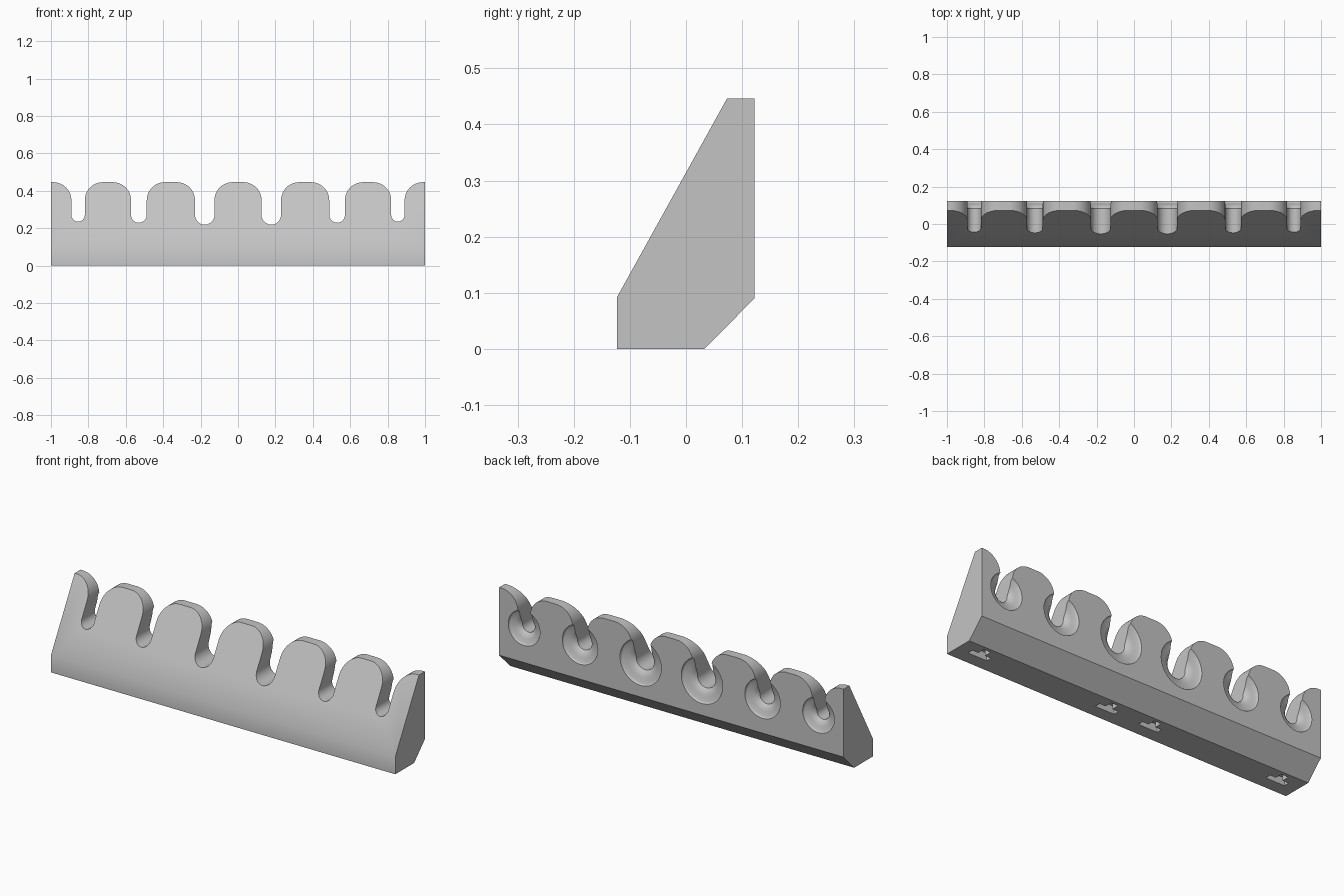
import bpy, bmesh
from math import sin, cos, pi

cube = bpy.data.objects.get("Cube")
if cube:
    bpy.data.objects.remove(cube)

grey = bpy.data.materials.new("light grey")
grey.use_nodes = True
colour = (0.55, 0.55, 0.55, 1)
grey.diffuse_color = colour
grey.node_tree.nodes["Principled BSDF"].inputs["Base Color"].default_value = colour


def make_object(name, bm):
    bmesh.ops.recalc_face_normals(bm, faces=bm.faces)
    mesh = bpy.data.meshes.new(name)
    bm.to_mesh(mesh)
    bm.free()
    mesh.materials.append(grey)
    obj = bpy.data.objects.new(name, mesh)
    bpy.context.collection.objects.link(obj)
    return obj


def prism(bm, points, direction):
    face = bm.faces.new([bm.verts.new(p) for p in points])
    new = bmesh.ops.extrude_face_region(bm, geom=[face])["geom"]
    verts = [v for v in new if isinstance(v, bmesh.types.BMVert)]
    bmesh.ops.translate(bm, verts=verts, vec=direction)


def arc(cx, cz, r, start, end, steps=16):
    angles = [start + (end - start) * i / steps for i in range(steps + 1)]
    return [(cx + r * cos(a), cz + r * sin(a)) for a in angles]


TOP, BACK, SLOT_Z, FLARE = 0.446, 0.122, 0.271, 0.097

# Rack body: side profile drawn along the length
side = [(-0.123, 0), (0.033, 0), (BACK, 0.09), (BACK, TOP), (0.073, TOP), (-0.123, 0.092)]
bm = bmesh.new()
prism(bm, [(-1, y, z) for y, z in side], (2, 0, 0))
rack = make_object("rack_body", bm)
cutters = []


# Slot: round floor, straight walls, flared mouth that rounds the teeth
def add_slot(x, r):
    low = arc(x, SLOT_Z, r, pi, 2 * pi)
    right = arc(x + r + FLARE, TOP - FLARE, FLARE, pi, pi / 2)
    left = arc(x - r - FLARE, TOP - FLARE, FLARE, pi / 2, 0)
    lid = [(right[-1][0], TOP + 0.1), (left[0][0], TOP + 0.1)]
    bm = bmesh.new()
    prism(bm, [(px, -0.3, pz) for px, pz in low + right + lid + left], (0, 0.6, 0))
    cutters.append(make_object("slot_cutter", bm))


# Dished seat around each slot on the back
def add_seat(x, r, rim):
    span = rim - r
    profile = [(0, 0.2), (rim, 0.2), (rim, BACK)]
    profile += [(rim - span * t, BACK - d) for t, d in
                ((0.08, 0.008), (0.25, 0.013), (0.5, 0.017), (0.7, 0.022), (0.88, 0.03), (1, 0.038))]
    profile.append((0, BACK - 0.038))
    bm = bmesh.new()
    verts = [bm.verts.new((x + d, y, SLOT_Z)) for d, y in profile]
    edges = [bm.edges.new(pair) for pair in zip(verts, verts[1:])]
    bmesh.ops.spin(bm, geom=verts + edges, cent=(x, 0, SLOT_Z), axis=(0, 1, 0),
                   angle=2 * pi, steps=48)
    bmesh.ops.remove_doubles(bm, verts=bm.verts, dist=0.0001)
    cutters.append(make_object("seat_cutter", bm))


# T-shaped sockets under the base
def add_socket(x):
    w, n = 0.055, 0.02
    plan = [(-w, -0.055), (w, -0.055), (w, -0.025), (n, -0.025),
            (n, 0.015), (-n, 0.015), (-n, -0.025), (-w, -0.025)]
    bm = bmesh.new()
    prism(bm, [(x + px, py, -0.05) for px, py in plan], (0, 0, 0.09))
    cutters.append(make_object("socket_cutter", bm))


for sign in (-1, 1):
    for x, r, rim in ((0.178, 0.052, 0.12), (0.53, 0.042, 0.103), (0.855, 0.036, 0.092)):
        add_slot(sign * x, r)
        add_seat(sign * x, r, rim)
    for x in (0.127, 0.878):
        add_socket(sign * x)

# Cut everything, then bake the result into the body
for cutter in cutters:
    mod = rack.modifiers.new("cut", "BOOLEAN")
    mod.operation, mod.solver, mod.object = "DIFFERENCE", "EXACT", cutter
bpy.context.view_layer.update()
baked = bpy.data.meshes.new_from_object(rack.evaluated_get(bpy.context.evaluated_depsgraph_get()))
rack.modifiers.clear()
rack.data = baked
for cutter in cutters:
    bpy.data.objects.remove(cutter)

bpy.ops.object.select_all(action="DESELECT")
rack.select_set(True)
bpy.context.view_layer.objects.active = rack
bpy.ops.object.shade_smooth_by_angle(angle=pi / 6)
